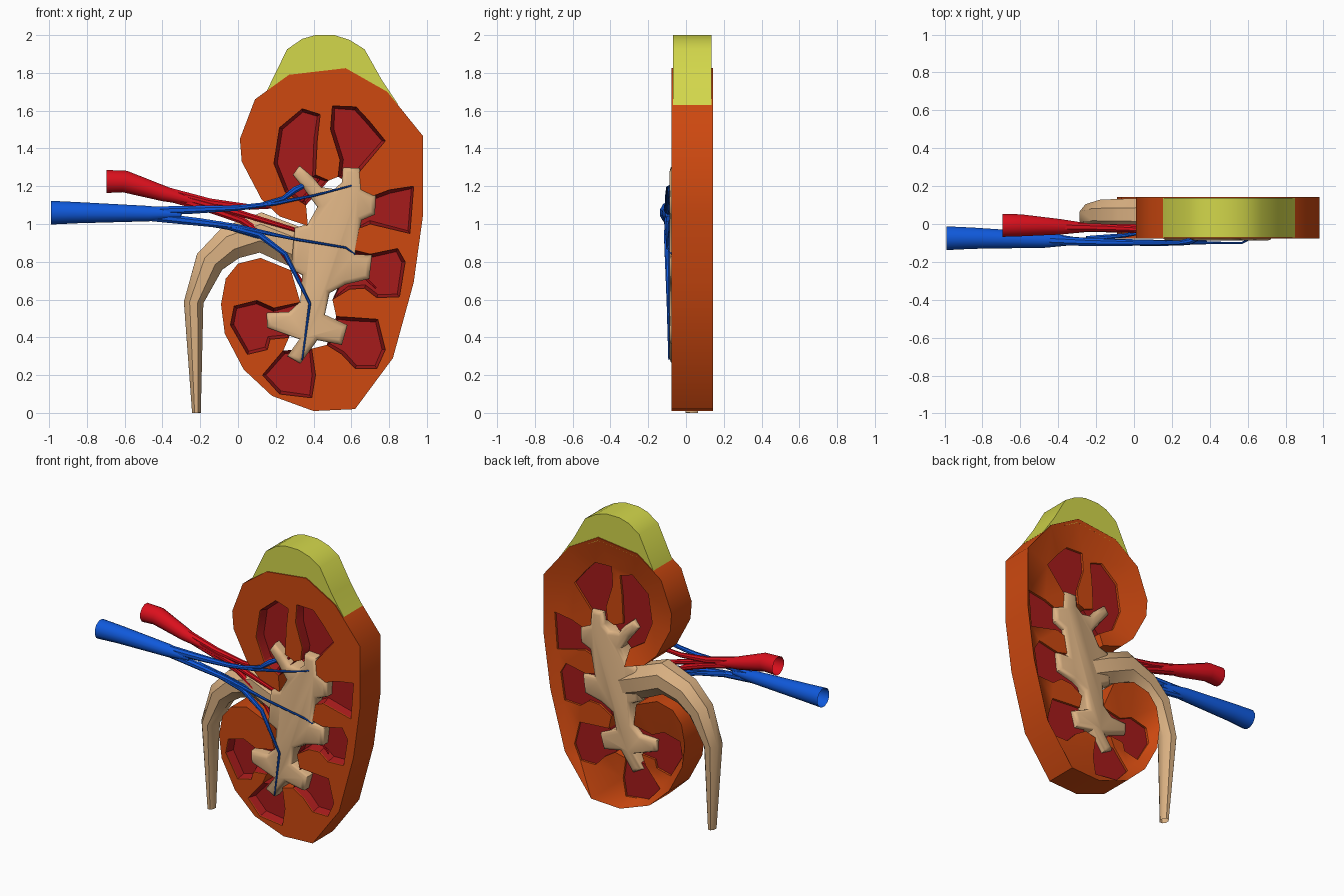
import bpy, bmesh, math
from mathutils import Vector


def material(name, rgb):
    m = bpy.data.materials.new(name)
    m.diffuse_color = (*rgb, 1)
    return m


ORANGE = material("cortex_orange", (0.61, 0.065, 0.005))
DARK_RED = material("pyramid_red", (0.38, 0.011, 0.011))
TAN = material("pelvis_tan", (0.72, 0.45, 0.23))
YELLOW = material("gland_yellow", (0.65, 0.68, 0.07))
BLUE = material("vein_blue", (0.005, 0.1, 0.71))
RED = material("artery_red", (0.7, 0.005, 0.012))


def finish(bm, name, mat, angle=40):
    bmesh.ops.recalc_face_normals(bm, faces=bm.faces)
    me = bpy.data.meshes.new(name)
    bm.to_mesh(me)
    bm.free()
    me.materials.append(mat)
    ob = bpy.data.objects.new(name, me)
    bpy.context.collection.objects.link(ob)
    bpy.ops.object.select_all(action='DESELECT')
    ob.select_set(True)
    bpy.context.view_layer.objects.active = ob
    bpy.ops.object.shade_smooth_by_angle(angle=math.radians(angle))
    return ob


def prism(pts, y0, y1):
    """Front-view outline extruded along y; returns bmesh, front and back rings, caps."""
    bm = bmesh.new()
    front = [bm.verts.new((x, y0, z)) for x, z in pts]
    back = [bm.verts.new((x, y1, z)) for x, z in pts]
    caps = [bm.faces.new(front), bm.faces.new(back[::-1])]
    n = len(pts)
    for i in range(n):
        j = (i + 1) % n
        bm.faces.new((front[j], front[i], back[i], back[j]))
    bmesh.ops.recalc_face_normals(bm, faces=bm.faces)
    return bm, front, back, caps


def tube(name, mat, pts, sides=12, cap_end=True):
    """Loft of rings; each point is x, y, z, radius and optional depth radius."""
    bm = bmesh.new()
    pos = [Vector(p[:3]) for p in pts]
    rings = []
    for i, p in enumerate(pts):
        t = (pos[min(i + 1, len(pts) - 1)] - pos[max(i - 1, 0)]).normalized()
        side = Vector((-t.z, 0, t.x)).normalized()
        deep = t.cross(side)
        r, d = p[3], p[-1]
        rings.append([bm.verts.new(pos[i] + side * r * math.cos(a) + deep * d * math.sin(a))
                      for a in (2 * math.pi * (k + 0.5) / sides for k in range(sides))])
    for a, b in zip(rings, rings[1:]):
        for k in range(sides):
            m = (k + 1) % sides
            bm.faces.new((a[k], a[m], b[m], b[k]))
    if cap_end:
        bm.faces.new(rings[-1])
    return finish(bm, name, mat)


# Pyramid pockets, each an open outline running from neck to neck
lobes = [
    [(.33, .585), (.19, .555), (.10, .595), (-.02, .565), (-.04, .465), (.05, .31),
     (.155, .335), (.17, .39), (.27, .40)],
    [(.24, .33), (.13, .2), (.22, .1), (.39, .08), (.41, .2), (.39, .34)],
    [(.47, .36), (.55, .31), (.62, .235), (.735, .235), (.78, .335), (.74, .495),
     (.6, .505), (.52, .51)],
    [(.5, .6), (.59, .655), (.67, .66), (.735, .61), (.855, .615), (.885, .8),
     (.845, .87), (.7, .84), (.62, .86)],
    [(.62, .97), (.7, 1.0), (.91, .95), (.93, 1.2), (.8, 1.18), (.72, 1.15), (.65, 1.16)],
    [(.6, 1.21), (.65, 1.285), (.78, 1.44), (.695, 1.545), (.625, 1.62), (.5, 1.625),
     (.49, 1.5), (.54, 1.34), (.53, 1.25)],
    [(.48, 1.23), (.41, 1.26), (.42, 1.45), (.435, 1.58), (.34, 1.61), (.22, 1.51),
     (.19, 1.32), (.25, 1.17), (.36, 1.1)],
]

# Cortex: outer bean outline joined to the pocket outlines through the hilum
outer = [(.37, .99), (.22, 1.04), (.125, 1.13), (.02, 1.33), (.01, 1.45), (.09, 1.66),
         (.27, 1.79), (.57, 1.825), (.79, 1.7), (.98, 1.465), (.98, 1.05), (.93, .69),
         (.82, .29), (.62, .02), (.4, .01), (.18, .09), (.03, .23), (-.07, .42),
         (-.09, .575), (-.065, .71), (0, .79), (.12, .82), (.28, .755)]
bm, front, back, caps = prism(outer + [p for lobe in lobes for p in lobe], -.077, .142)
bmesh.ops.triangulate(bm, faces=caps)
for v in back[len(outer):]:
    v.co.y = .095
finish(bm, "kidney_cortex", ORANGE, 45)

# Pyramids: recessed red cups filling the pockets
for i, lobe in enumerate(lobes):
    bm, front, back, caps = prism(lobe, -.068, .08)
    bmesh.ops.inset_individual(bm, faces=caps[:1], thickness=.018, depth=-.05)
    finish(bm, f"pyramid_{i + 1}", DARK_RED, 30)

# Renal pelvis with its branching calyces
pelvis = [(.325, 1.31), (.395, 1.25), (.44, 1.195), (.51, 1.185), (.55, 1.22), (.555, 1.3),
          (.645, 1.295), (.655, 1.185), (.73, 1.15), (.725, 1.05), (.655, 1.02), (.62, .84),
          (.71, .835), (.695, .71), (.57, .68), (.485, .635), (.46, .52), (.58, .465),
          (.55, .36), (.42, .385), (.33, .26), (.26, .3), (.325, .39), (.155, .45),
          (.15, .53), (.27, .535), (.33, .59), (.34, .73), (.28, .76), (.3, .98),
          (.37, 1.0), (.42, 1.09), (.35, 1.185), (.29, 1.26)]
bm, front, back, caps = prism(pelvis, -.088, .115)
edges = list({e for f in caps for e in f.edges})
bmesh.ops.bevel(bm, geom=edges, offset=.024, segments=2, profile=.5, affect='EDGES')
finish(bm, "renal_pelvis", TAN, 50)

# Ureter curving out of the hilum and down
tube("ureter", TAN, [(.42, .03, .83, .11, .09), (.29, .045, .885, .115, .1),
                     (.12, .05, .955, .115, .098), (-.04, .05, .9, .1, .09),
                     (-.15, .05, .8, .085, .085), (-.235, .04, .585, .056, .07),
                     (-.22, .03, 0, .025, .035)], 8, False)

# Adrenal gland capping the top
gland = [(.15, 1.70), (.26, 1.925), (.34, 1.98), (.41, 2.0), (.51, 2.0), (.59, 1.975),
         (.67, 1.925), (.76, 1.765), (.85, 1.63), (.79, 1.68), (.57, 1.8), (.27, 1.765)]
bm, front, back, caps = prism(gland, -.07, .136)
finish(bm, "adrenal_gland", YELLOW, 40)

# Vein: open trunk with thin branches across the front
tube("vein_trunk", BLUE, [(-.99, -.075, 1.06, .065), (-.85, -.075, 1.06, .058),
                          (-.47, -.085, 1.055, .042), (-.3, -.09, 1.05, .02)])
veins = [
    [(-.47, -.085, 1.068, .026), (-.25, -.095, 1.075, .023), (0, -.1, 1.085, .016),
     (.2, -.1, 1.11, .012), (.4, -.1, 1.15, .007), (.57, -.1, 1.195, .005), (.61, -.08, 1.205, .004)],
    [(.1, -.1, 1.095, .012), (.24, -.1, 1.135, .013), (.3, -.09, 1.18, .018), (.36, -.06, 1.21, .014)],
    [(-.47, -.085, 1.04, .026), (-.2, -.095, 1.01, .022), (0, -.1, .985, .015),
     (.3, -.1, .92, .008), (.57, -.1, .875, .006), (.62, -.075, .84, .004)],
    [(-.1, -.095, 1.0, .018), (.11, -.1, .945, .018), (.25, -.1, .84, .014),
     (.38, -.095, .58, .008), (.34, -.09, .28, .004)],
    [(-.25, -.08, 1.02, .018), (-.05, -.06, .98, .012), (.14, -.03, .92, .008)],
]
for i, pts in enumerate(veins):
    tube(f"vein_branch_{i + 1}", BLUE, pts, 8)

# Artery: open trunk with branches running into the hilum
tube("artery_trunk", RED, [(-.695, -.007, 1.225, .063), (-.6, -.007, 1.225, .06),
                           (-.39, -.015, 1.16, .042), (-.22, -.02, 1.115, .02)])
arteries = [
    [(-.39, -.015, 1.175, .026), (-.15, -.02, 1.115, .022), (.06, -.03, 1.09, .016),
     (.32, -.04, 1.1, .012), (.43, -.05, 1.24, .008)],
    [(-.39, -.015, 1.15, .026), (-.15, -.02, 1.08, .022), (.02, -.02, 1.02, .02),
     (.2, -.03, .9, .014), (.4, -.05, .6, .008)],
    [(-.3, -.02, 1.14, .022), (0, -.03, 1.06, .018), (.3, -.04, .97, .012),
     (.6, -.05, .79, .01), (.73, -.06, .66, .006)],
]
for i, pts in enumerate(arteries):
    tube(f"artery_branch_{i + 1}", RED, pts, 8)
